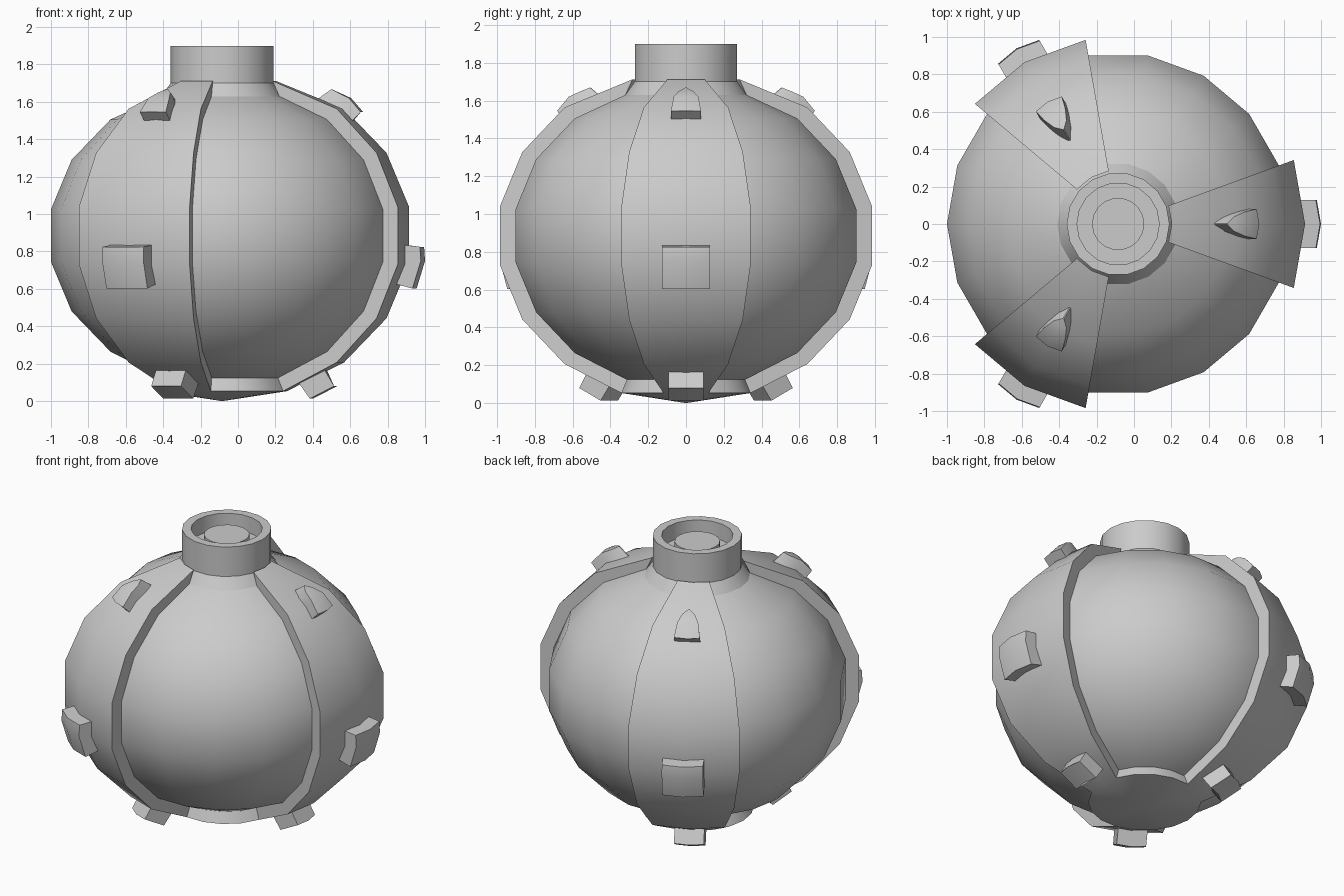
import bpy, bmesh
from math import sin, cos, radians

if "Cube" in bpy.data.objects:
    bpy.data.objects.remove(bpy.data.objects["Cube"])

AX, CZ, N = -0.085, 0.885, 18        # axis x, centre height, sides
LATS = [-70, -50, -30, -10, 10, 30, 50, 70]


def finish(name, bm, angle=32):
    bmesh.ops.recalc_face_normals(bm, faces=bm.faces)
    me = bpy.data.meshes.new(name)
    bm.to_mesh(me)
    bm.free()
    ob = bpy.data.objects.new(name, me)
    ob.location = (AX, 0, 0)
    bpy.context.collection.objects.link(ob)
    bpy.ops.object.select_all(action='DESELECT')
    ob.select_set(True)
    bpy.context.view_layer.objects.active = ob
    bpy.ops.object.shade_smooth_by_angle(angle=radians(angle))
    return ob


def polar(r, z, deg):
    return (r * cos(radians(deg)), r * sin(radians(deg)), z)


def lathe(name, prof):
    bm = bmesh.new()
    rings = [[bm.verts.new(polar(r, z, 360 * i / N)) for i in range(N)] for r, z in prof]
    for a, b in zip(rings, rings[1:]):
        for i in range(N):
            j = (i + 1) % N
            bm.faces.new((a[i], a[j], b[j], b[i]))
    bmesh.ops.remove_doubles(bm, verts=bm.verts, dist=1e-5)
    return finish(name, bm)


def ring(lat, R, H):
    return R * cos(radians(lat)), CZ + H * sin(radians(lat))


# Round body
body = [(0, CZ - 0.81)] + [ring(a, 0.929, 0.81) for a in LATS[:-1]] + [(0.325, 1.63)]
lathe("body", body)

# Neck with recessed mouth and central plug
lathe("neck", [(0.325, 1.63), (0.275, 1.70), (0.275, 1.9), (0.22, 1.9), (0.22, 1.79),
               (0.14, 1.79), (0.14, 1.86), (0, 1.86)])

# Outer shell: bottom cap plus three straps, with edge walls down to the body
outer = [ring(a, 1.015, 0.885) for a in LATS[:-1]] + [(0.287, 1.712)]
inner = body[1:]
bm = bmesh.new()
vo, vi = {}, {}
for k in range(len(LATS)):
    for i in range(N):
        vo[k, i] = bm.verts.new(polar(*outer[k], 20 * i))
        vi[vo[k, i]] = polar(*inner[k], 20 * i)
pole = bm.verts.new((0, 0, 0))
for i in range(N):
    j = (i + 1) % N
    bm.faces.new((vo[0, i], pole, vo[0, j]))
    if i % 6 in (0, 5):
        for k in range(len(LATS) - 1):
            bm.faces.new((vo[k, i], vo[k, j], vo[k + 1, j], vo[k + 1, i]))
new = {}
for e in [e for e in bm.edges if e.is_boundary]:
    a, b = e.verts
    for v in (a, b):
        if v not in new:
            new[v] = bm.verts.new(vi[v])
    bm.faces.new((a, b, new[b], new[a]))
bmesh.ops.delete(bm, geom=[v for v in bm.verts if not v.link_faces], context='VERTS')
finish("strap_shell", bm)


# Studs: sections of (inner r, inner z, outer r, outer z, half width)
def stud(name, sections, deg):
    bm = bmesh.new()
    c, s = cos(radians(deg)), sin(radians(deg))
    loops = []
    for ri, zi, ro, zo, w in sections:
        d = w * 0.176
        pts = [(ri - d, -w, zi), (ri, 0, zi), (ri - d, w, zi),
               (ro - d, w, zo), (ro, 0, zo), (ro - d, -w, zo)]
        loops.append([bm.verts.new((x * c - y * s, x * s + y * c, z)) for x, y, z in pts])
    for a, b in zip(loops, loops[1:]):
        for i in range(6):
            j = (i + 1) % 6
            bm.faces.new((a[i], a[j], b[j], b[i]))
    bm.faces.new(loops[0])
    bm.faces.new(loops[-1])
    finish(name, bm, 40)


STUDS = {
    "upper_stud": [(0.49, 1.60, 0.585, 1.668, 0.003), (0.55, 1.57, 0.625, 1.65, 0.038),
                   (0.63, 1.54, 0.69, 1.62, 0.065), (0.67, 1.46, 0.755, 1.545, 0.08)],
    "middle_stud": [(0.93, 0.842, 1.08, 0.825, 0.127), (0.94, 0.748, 1.085, 0.75, 0.127),
                    (0.90, 0.64, 1.04, 0.602, 0.127)],
    "lower_stud": [(0.55, 0.19, 0.615, 0.08, 0.092), (0.41, 0.12, 0.485, 0.013, 0.092)],
}
for n in range(3):
    for name, sec in STUDS.items():
        stud(f"{name}_{n + 1}", sec, 120 * n)
